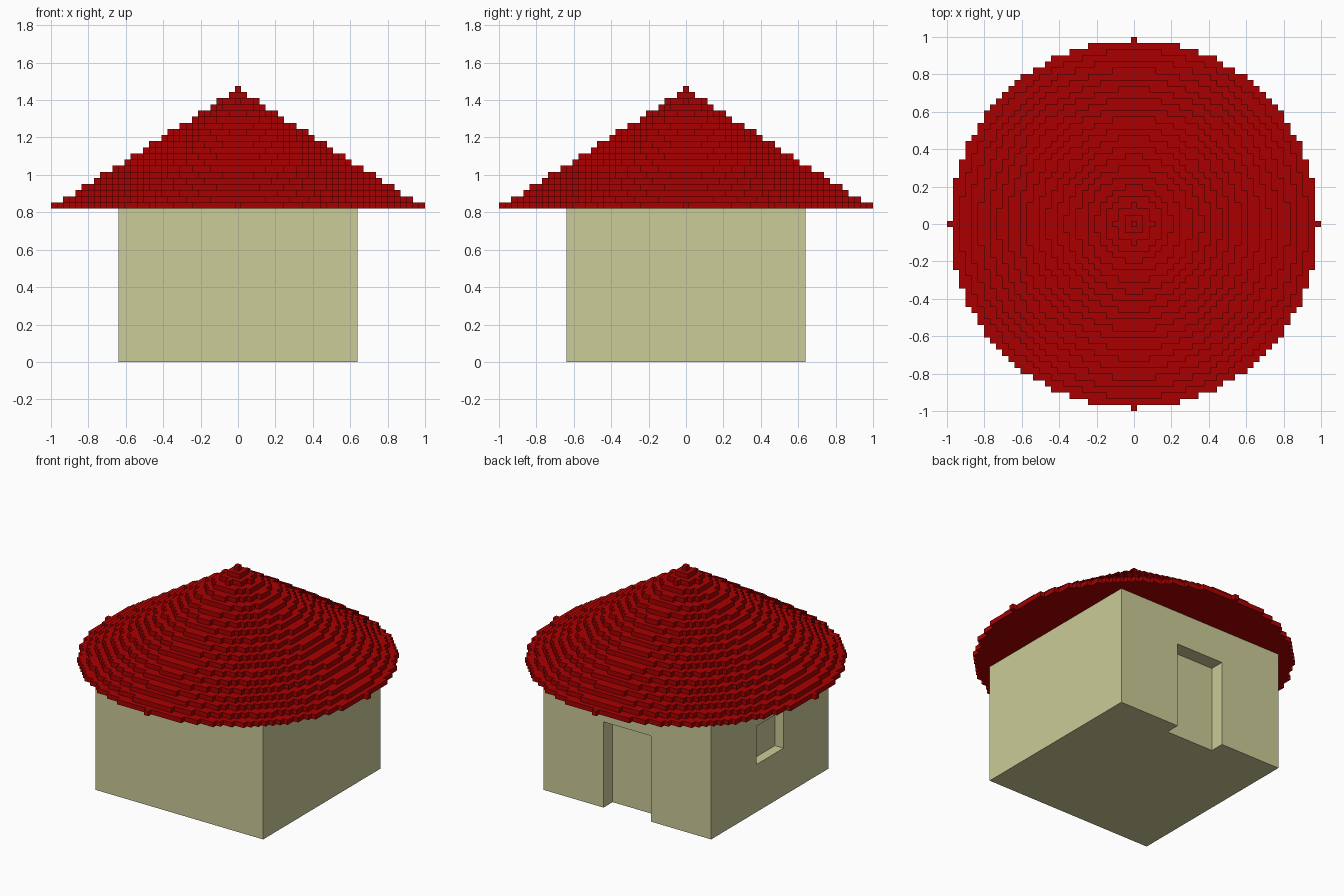
import bpy
import bmesh
import math
from mathutils import Vector

if "Cube" in bpy.data.objects:
    bpy.data.objects.remove(bpy.data.objects["Cube"], do_unlink=True)

BLOCKS = 61               # blocks across the roof
U = 2 / BLOCKS            # size of one block
HALF = 39 / 2 * U         # half width of the walls
WALL_TOP = 25 * U
OPENING_TOP = 18 * U
RADIUS, LAYERS = 30, 20   # roof radius and height in blocks


def make_material(name, rgb):
    mat = bpy.data.materials.new(name)
    mat.use_nodes = True
    mat.diffuse_color = (*rgb, 1)
    mat.node_tree.nodes["Principled BSDF"].inputs["Base Color"].default_value = (*rgb, 1)
    return mat


def add_object(name, bm, mat):
    bmesh.ops.recalc_face_normals(bm, faces=bm.faces)
    mesh = bpy.data.meshes.new(name)
    bm.to_mesh(mesh)
    bm.free()
    mesh.materials.append(mat)
    obj = bpy.data.objects.new(name, mesh)
    bpy.context.collection.objects.link(obj)
    return obj


def box(name, low, high, mat):
    low, high = Vector(low), Vector(high)
    bm = bmesh.new()
    bmesh.ops.create_cube(bm, size=1)
    for v in bm.verts:
        v.co = (low + high) / 2 + v.co * (high - low)
    return add_object(name, bm, mat)


def carve(target, cutter):
    mod = target.modifiers.new("recess", "BOOLEAN")
    mod.operation = "DIFFERENCE"
    mod.solver = "EXACT"
    mod.object = cutter
    bpy.context.view_layer.objects.active = target
    bpy.ops.object.modifier_apply(modifier=mod.name)
    bpy.data.objects.remove(cutter, do_unlink=True)


def stepped_disc(radius):
    """Outline, in blocks, of all blocks whose centres lie within the radius."""
    reach = math.floor(radius + 1e-6)
    side = []
    for row in range(-reach, reach + 1):
        x = math.floor(math.sqrt(max(radius ** 2 - row ** 2, 0)) + 1e-6) + 0.5
        if side and side[-1][0] == x:
            side[-1] = (x, row + 0.5)
        else:
            side += [(x, row - 0.5), (x, row + 0.5)]
    return side + [(-x, y) for x, y in reversed(side)]


cream = make_material("cream plaster", (0.604, 0.604, 0.319))
red = make_material("red roof", (0.402, 0.0, 0.0))

# Square walls with a recessed back door and a recessed side window
walls = box("walls", (-HALF, -HALF, 0), (HALF, HALF, WALL_TOP), cream)
door = box("door_cutter", (-5.5 * U, HALF - 3 * U, -U), (5.5 * U, HALF + U, OPENING_TOP), cream)
carve(walls, door)
window = box("window_cutter", (-HALF - U, -4.5 * U, 10 * U), (-HALF + 2 * U, 4.5 * U, OPENING_TOP), cream)
carve(walls, window)

# Round stepped roof, each layer smaller than the one below
bm = bmesh.new()
for layer in range(LAYERS):
    outline = stepped_disc(RADIUS * (1 - layer / (LAYERS - 1)))
    z = WALL_TOP + layer * U
    lower = [bm.verts.new((x * U, y * U, z)) for x, y in outline]
    upper = [bm.verts.new((x * U, y * U, z + U)) for x, y in outline]
    bm.faces.new(lower[::-1])
    bm.faces.new(upper)
    for i in range(len(outline)):
        bm.faces.new((lower[i - 1], lower[i], upper[i], upper[i - 1]))
add_object("roof", bm, red)
